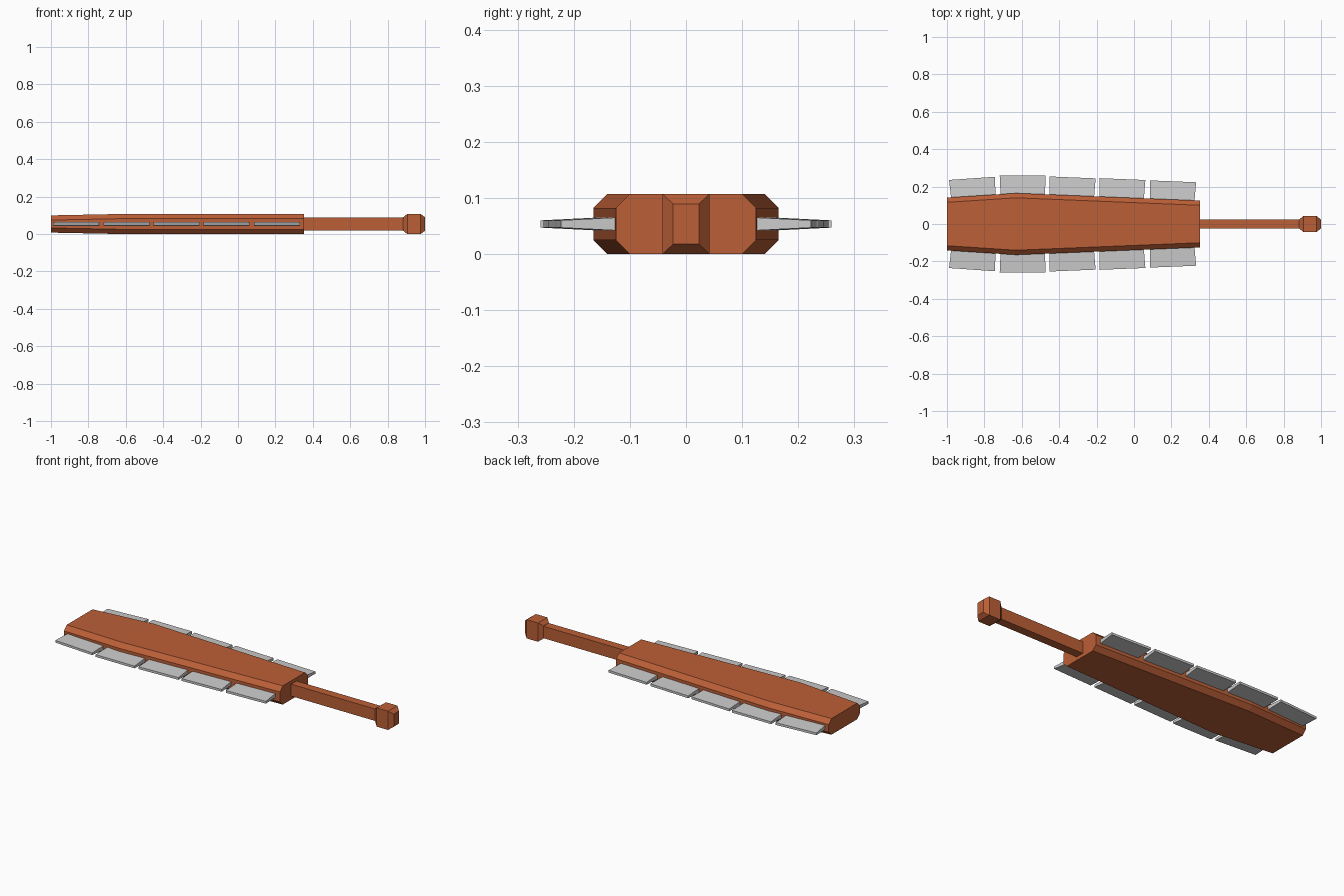
import bpy, bmesh, math
from mathutils import Matrix, Vector

if "Cube" in bpy.data.objects:
    bpy.data.objects.remove(bpy.data.objects["Cube"])

ZC = 0.0535  # mid height of the whole paddle

wood = bpy.data.materials.new("wood")
wood.diffuse_color = (0.5, 0.115, 0.038, 1)
wood.use_nodes = True
wood.node_tree.nodes["Principled BSDF"].inputs["Base Color"].default_value = wood.diffuse_color


def loft(name, rings, mat=None):
    """Skin a list of equal-length point rings and cap both ends."""
    bm = bmesh.new()
    loops = [[bm.verts.new(p) for p in r] for r in rings]
    n = len(loops[0])
    for a, b in zip(loops, loops[1:]):
        for i in range(n):
            j = (i + 1) % n
            bm.faces.new((a[i], a[j], b[j], b[i]))
    bm.faces.new(loops[0])
    bm.faces.new(loops[-1])
    bmesh.ops.recalc_face_normals(bm, faces=bm.faces[:])
    me = bpy.data.meshes.new(name)
    bm.to_mesh(me)
    bm.free()
    ob = bpy.data.objects.new(name, me)
    bpy.context.collection.objects.link(ob)
    if mat:
        me.materials.append(mat)
    return ob


def octagon(x, w, h, c=0.025):
    pts = [(w, h - c), (w - c, h), (c - w, h), (-w, h - c),
           (-w, c - h), (c - w, -h), (w - c, -h), (w, c - h)]
    return [(x, y, ZC + z) for y, z in pts]


def rect(x, w, h):
    return [(x, y, ZC + z) for y, z in ((w, h), (-w, h), (-w, -h), (w, -h))]


# Paddle body with chamfered long edges
loft("paddle", [octagon(-1, 0.141, 0.046), octagon(-0.63, 0.165, 0.0535),
                octagon(0.353, 0.125, 0.0535)], wood)

# Handle and pommel
loft("handle", [rect(0.34, 0.024, 0.034), rect(0.9, 0.024, 0.034)], wood)
loft("pommel", [rect(0.883, 0.024, 0.036), rect(0.905, 0.042, 0.0535),
                rect(0.977, 0.042, 0.0535), rect(1.0, 0.023, 0.036)], wood)

# Stone blades: tapered slabs following the paddle edge, mirrored in y
blades = [(-0.866, 0.244, 4), (-0.595, 0.259, 0), (-0.328, 0.249, -2.3),
          (-0.062, 0.240, -2.3), (0.209, 0.228, -2.3)]
for k, (x, tip, deg) in enumerate(blades):
    turn = Matrix.Rotation(math.radians(deg), 4, 'Z')
    for side, s in (("back", 1), ("front", -1)):
        rings = []
        for depth, half, t in ((-0.14, 0.117, 0.0135), (0, 0.123, 0.0065)):
            ring = []
            for u, v in ((1, 1), (-1, 1), (-1, -1), (1, -1)):
                p = turn @ Vector((u * half, depth, 0))
                ring.append((x + p.x, s * (tip + p.y), ZC + v * t))
            rings.append(ring)
        loft(f"blade_{side}_{k + 1}", rings)
